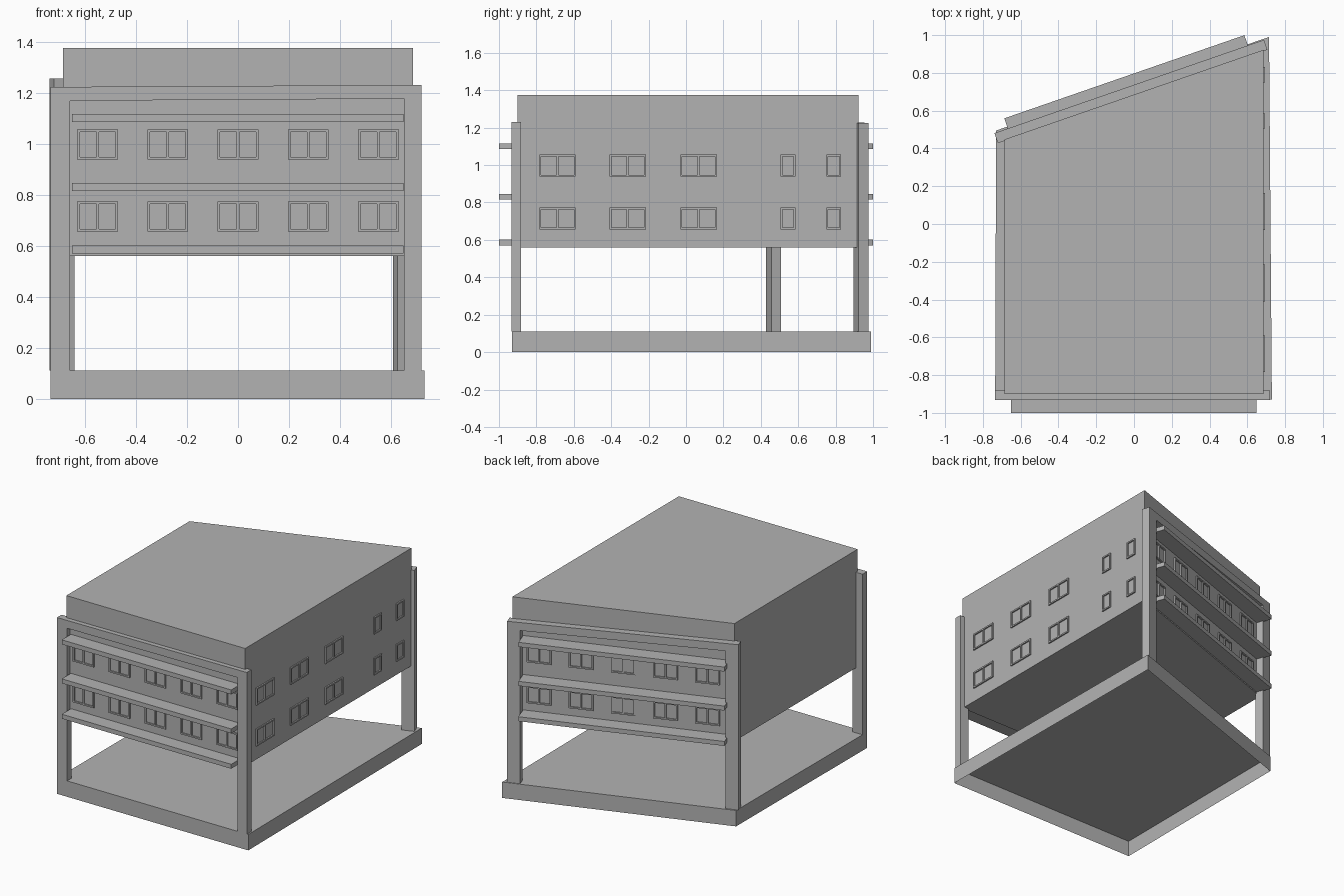
import bpy, bmesh, math
from mathutils import Matrix, Vector

cube = bpy.data.objects.get("Cube")
if cube:
    bpy.data.objects.remove(cube, do_unlink=True)

grey = bpy.data.materials.new("concrete_grey")
grey.use_nodes = True
colour = (0.45, 0.45, 0.45, 1)
grey.diffuse_color = colour
grey.node_tree.nodes["Principled BSDF"].inputs["Base Color"].default_value = colour


def finish(name, bm, matrix=Matrix()):
    mesh = bpy.data.meshes.new(name)
    bmesh.ops.recalc_face_normals(bm, faces=bm.faces)
    bm.to_mesh(mesh)
    bm.free()
    mesh.materials.append(grey)
    obj = bpy.data.objects.new(name, mesh)
    obj.matrix_world = matrix
    bpy.context.collection.objects.link(obj)
    return obj


def prism(bm, points, offset):
    """Extrude a closed outline along an offset vector; returns the start cap."""
    cap = bm.faces.new([bm.verts.new(p) for p in points])
    result = bmesh.ops.extrude_face_region(bm, geom=[cap], use_keep_orig=True)
    verts = [g for g in result["geom"] if isinstance(g, bmesh.types.BMVert)]
    bmesh.ops.translate(bm, verts=verts, vec=Vector(offset))
    return cap


def box(bm, u0, u1, v0, v1, z0, z1):
    """Box in wall space: u along the wall, v outward, z up."""
    prism(bm, [(u0, -v0, z0), (u1, -v0, z0), (u1, -v0, z1), (u0, -v0, z1)],
          (0, v0 - v1, 0))


def wall(x, y, degrees):
    return Matrix.Translation((x, y, 0)) @ Matrix.Rotation(math.radians(degrees), 4, "Z")


FRONT = wall(0, -0.9, 0)
RIGHT = wall(0.685, 0, 90)
BACK = wall(0, 0.685, 180 + 19.1)
BASE_TOP = 0.11

# Base tray, open underneath
bm = bmesh.new()
bottom = prism(bm, [(-0.735, -0.93, 0), (0.73, -0.93, 0), (0.715, 0.99, 0),
                    (-0.73, 0.495, 0)], (0, 0, BASE_TOP))
bmesh.ops.delete(bm, geom=[bottom], context="FACES_ONLY")
finish("base", bm)

# Raised main block with a slanted back
bm = bmesh.new()
prism(bm, [(-0.685, -0.9, 0.56), (0.685, -0.9, 0.56), (0.685, 0.922, 0.56),
           (-0.685, 0.448, 0.56)], (0, 0, 0.815))
finish("main_block", bm)


# Portal frames: two posts and a top beam in one outline
def portal(name, matrix, u0, u1, inner0, inner1, v0, v1, top0, top1):
    beam = 0.054
    outline = [(u0, BASE_TOP), (inner0, BASE_TOP), (inner0, top0 - beam),
               (inner1, top1 - beam), (inner1, BASE_TOP), (u1, BASE_TOP),
               (u1, top1), (u0, top0)]
    bm = bmesh.new()
    prism(bm, [(u, -v0, z) for u, z in outline], (0, v0 - v1, 0))
    finish(name, bm, matrix)


portal("front_frame", FRONT, -0.735, 0.72, -0.658, 0.65, -0.018, 0.032, 1.222, 1.23)
portal("back_frame", BACK, -0.745, 0.765, -0.66, 0.68, -0.007, 0.049, 1.225, 1.255)

# Sunshade ledges on the front and back
for side, matrix, u0, u1, v1 in (("front", FRONT, -0.65, 0.648, 0.1),
                                 ("back", BACK, -0.655, 0.69, 0.106)):
    for level, z in enumerate((0.57, 0.815, 1.085)):
        bm = bmesh.new()
        box(bm, u0, u1, 0, v1, z, z + 0.031)
        finish(f"{side}_ledge_{level + 1}", bm, matrix)


# Window frames: raised thin bars with an optional centre mullion
def windows(name, matrix, layout):
    bar, depth = 0.01, 0.009
    bm = bmesh.new()
    for z0 in (0.655, 0.938):
        z1 = z0 + 0.118
        for u, width, mullion in layout:
            a, b = u - width / 2, u + width / 2
            box(bm, a, b, 0, depth, z0, z0 + bar)
            box(bm, a, b, 0, depth, z1 - bar, z1)
            uprights = [a, b - bar] + ([u - bar / 2] if mullion else [])
            for s in uprights:
                box(bm, s, s + bar, 0, depth, z0 + bar, z1 - bar)
    finish(name, bm, matrix)


row = [(i * 0.275, 0.16, True) for i in range(-2, 3)]
windows("front_windows", FRONT, row)
windows("back_windows", BACK, row)
windows("side_windows", RIGHT,
        [(u, 0.195, True) for u in (-0.687, -0.312, 0.067)]
        + [(u, 0.08, False) for u in (0.545, 0.79)])
